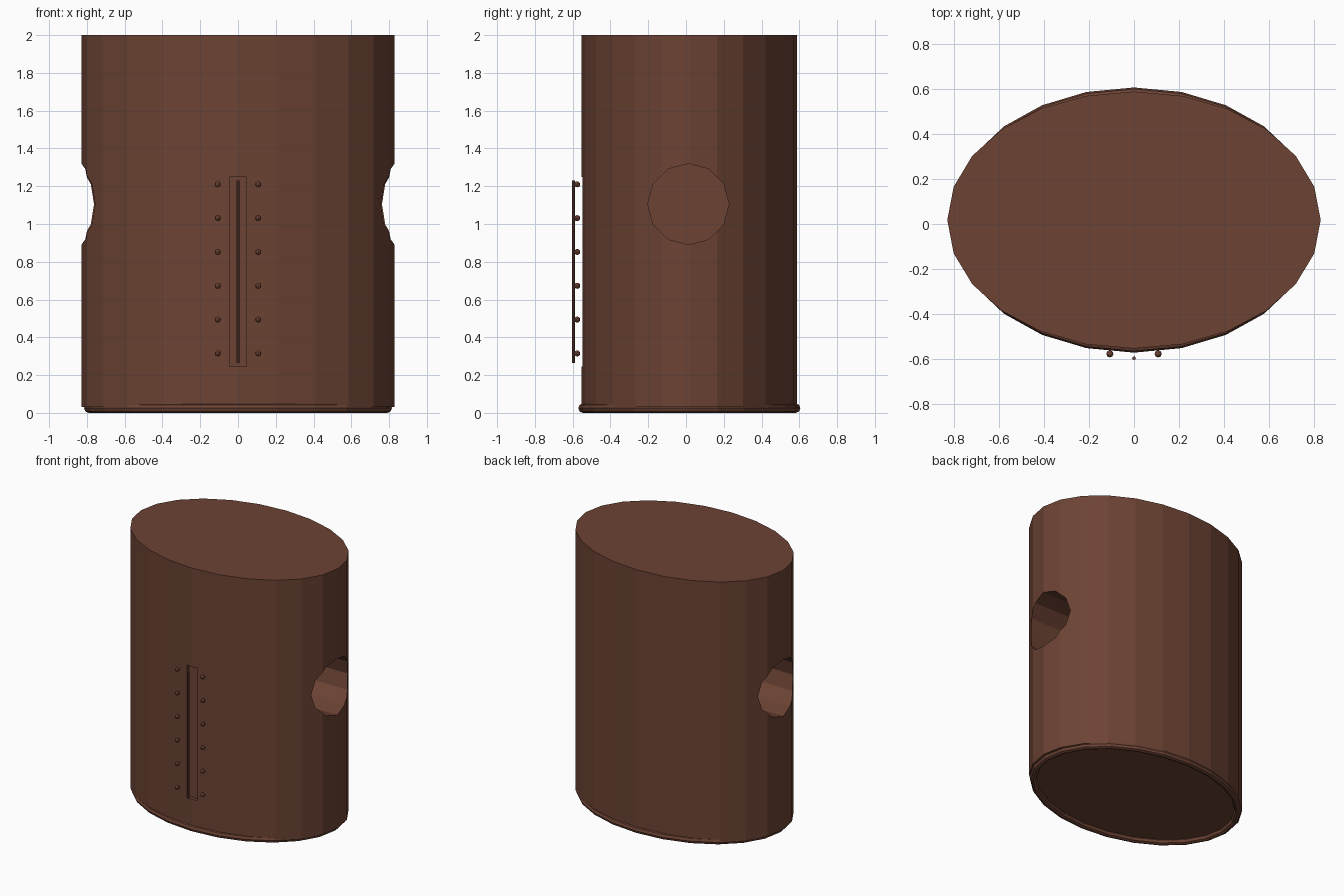
import bpy
import math
from math import pi

cube = bpy.data.objects.get("Cube")
if cube:
    bpy.data.objects.remove(cube, do_unlink=True)

CENTRE_Y = 0.0175
SIDES = 24

brown = bpy.data.materials.new("brown cloth")
brown.use_nodes = True
colour = (0.150, 0.056, 0.034, 1)
brown.diffuse_color = colour
shader = next(n for n in brown.node_tree.nodes if n.type == "BSDF_PRINCIPLED")
shader.inputs["Base Color"].default_value = colour
shader.inputs["Roughness"].default_value = 0.8


def finish(name):
    """Name the new object, bake its transform and colour it."""
    ob = bpy.context.object
    ob.name = name
    bpy.ops.object.transform_apply(location=True, rotation=True, scale=True)
    ob.data.materials.clear()
    ob.data.materials.append(brown)
    return ob


def cylinder(name, sides, radius, depth, location, rotation=(0, 0, 0), scale=(1, 1, 1)):
    bpy.ops.mesh.primitive_cylinder_add(vertices=sides, radius=radius, depth=depth,
                                        location=location, rotation=rotation)
    bpy.context.object.scale = scale
    return finish(name)


def cut(target, cutter):
    """Subtract the cutter and remove it."""
    cutter.hide_render = True
    mod = target.modifiers.new("cut", "BOOLEAN")
    mod.operation = "DIFFERENCE"
    mod.solver = "EXACT"
    mod.object = cutter
    bpy.context.view_layer.objects.active = target
    bpy.ops.object.modifier_apply(modifier=mod.name)
    bpy.data.objects.remove(cutter, do_unlink=True)


# Oval torso
body = cylinder("body", SIDES, 1, 1.97, (0, CENTRE_Y, 1.015), scale=(0.828, 0.57, 1))

# Blind arm sockets on both sides
for side in (-1, 1):
    cut(body, cylinder("socket_cutter", 12, 0.215, 0.6, (side * 0.75, 0.0125, 1.105),
                       rotation=(0, pi / 2, 0)))

# Shallow recess down the front
bpy.ops.mesh.primitive_cube_add(size=1, location=(0, -0.57, 0.7475))
bpy.context.object.scale = (0.09, 0.09, 1.005)
cut(body, finish("recess_cutter"))

# Rolled hem around the bottom edge
bpy.ops.mesh.primitive_torus_add(major_segments=SIDES, minor_segments=8, major_radius=1,
                                 minor_radius=0.025, location=(0, CENTRE_Y, 0.025))
hem = bpy.context.object
for v in hem.data.vertices:
    r = math.hypot(v.co.x, v.co.y)
    c, s = v.co.x / r, v.co.y / r
    v.co.x = c * (0.79 + r - 1)
    v.co.y = s * (0.563 + r - 1)
finish("hem")

# Cord standing in front of the recess
cylinder("front_cord", 8, 0.008, 0.965, (0, -0.595, 0.7475))

# Two rows of studs
for side, label in ((-1, "right"), (1, "left")):
    for i in range(6):
        bpy.ops.mesh.primitive_uv_sphere_add(segments=8, ring_count=6, radius=0.016,
                                             location=(side * 0.107, -0.576, 0.315 + i * 0.179))
        finish(f"{label}_stud_{i + 1}")
